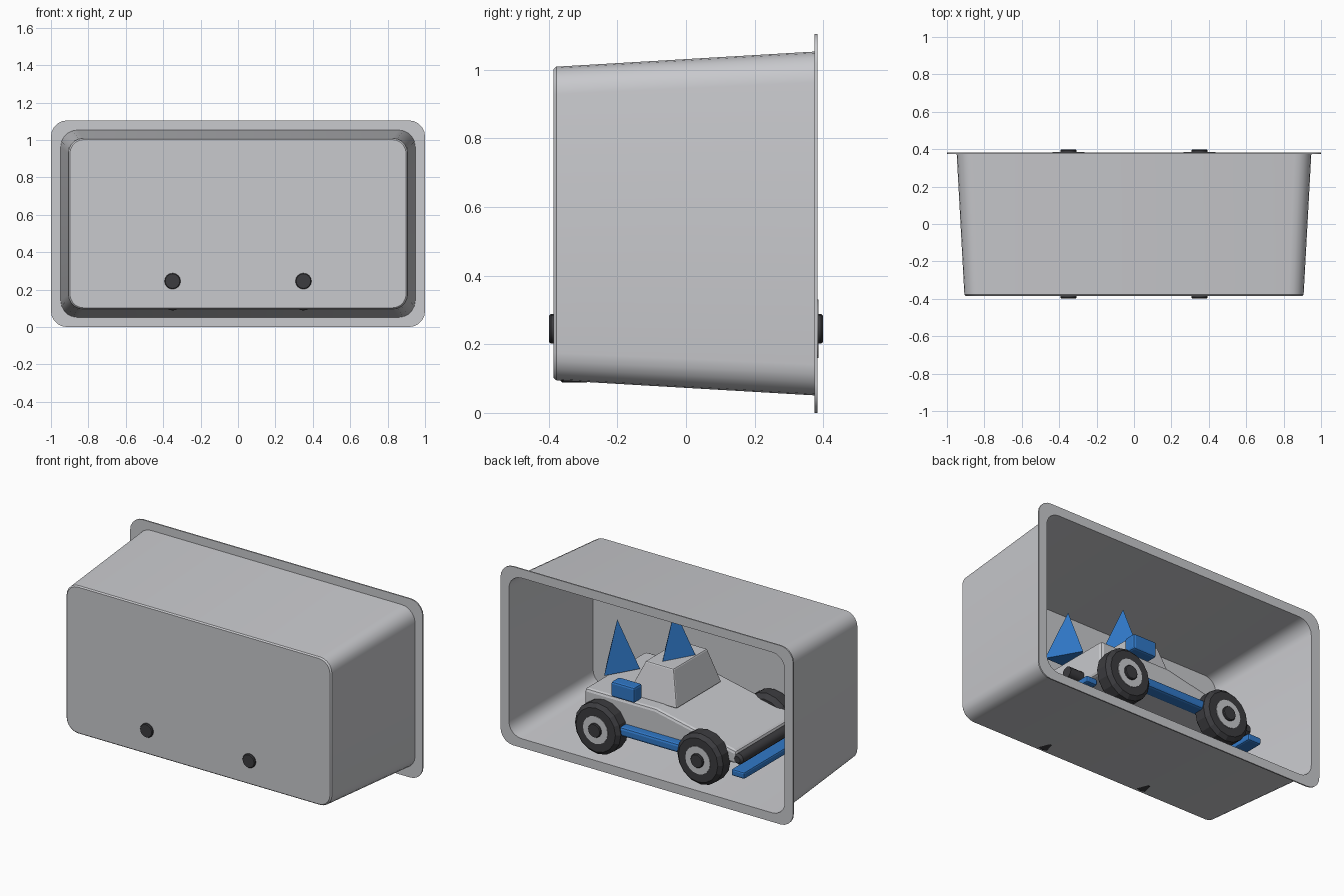
import bpy, bmesh, math
from mathutils import Matrix

if "Cube" in bpy.data.objects:
    bpy.data.objects.remove(bpy.data.objects["Cube"])


def material(name, rgb):
    m = bpy.data.materials.new(name)
    m.diffuse_color = (*rgb, 1)
    m.use_nodes = True
    m.node_tree.nodes["Principled BSDF"].inputs["Base Color"].default_value = m.diffuse_color
    return m


GREY = material("light_grey", (0.58, 0.585, 0.61))
BLUE = material("blue", (0.03, 0.19, 0.58))
DARK = material("dark_rubber", (0.045, 0.045, 0.05))


def finish(name, bm, mat, bevel=0, smooth=None):
    bmesh.ops.recalc_face_normals(bm, faces=bm.faces)
    me = bpy.data.meshes.new(name)
    bm.to_mesh(me)
    bm.free()
    me.materials.append(mat)
    ob = bpy.data.objects.new(name, me)
    bpy.context.collection.objects.link(ob)
    if bevel:
        b = ob.modifiers.new("bevel", 'BEVEL')
        b.width, b.segments, b.limit_method = bevel, 2, 'ANGLE'
        b.angle_limit = math.radians(35)
    if smooth:
        bpy.ops.object.select_all(action='DESELECT')
        ob.select_set(True)
        bpy.context.view_layer.objects.active = ob
        bpy.ops.object.shade_smooth_by_angle(angle=math.radians(smooth))
    return ob


def rounded_loop(bm, hx, hz, r, y, zc=0.552, n=5):
    """Rounded rectangle in the xz plane."""
    verts = []
    for q, (sx, sz) in enumerate(((1, 1), (-1, 1), (-1, -1), (1, -1))):
        for i in range(n + 1):
            a = math.pi / 2 * (q + i / n)
            verts.append(bm.verts.new((sx * (hx - r) + r * math.cos(a), y,
                                       zc + sz * (hz - r) + r * math.sin(a))))
    return verts


def loft(bm, loops):
    for a, b in zip(loops, loops[1:]):
        for i in range(len(a)):
            j = (i + 1) % len(a)
            bm.faces.new((a[i], a[j], b[j], b[i]))
    bm.faces.new(loops[0])
    bm.faces.new(loops[-1])


def box(name, lo, hi, mat, bevel=0.0):
    bm = bmesh.new()
    bmesh.ops.create_cube(bm, size=1)
    for v in bm.verts:
        v.co = [(l + h) / 2 + c * (h - l) for l, h, c in zip(lo, hi, v.co)]
    return finish(name, bm, mat, bevel)


def lathe(name, x, z, rings, sides, mat, smooth=None):
    """Closed solid of revolution around y; rings are (y, radius)."""
    bm = bmesh.new()
    loops = []
    for y, r in rings:
        loops.append([bm.verts.new((x + r * math.sin(2 * math.pi * i / sides), y,
                                    z + r * math.cos(2 * math.pi * i / sides)))
                      for i in range(sides)])
    loft(bm, loops)
    return finish(name, bm, mat, smooth=smooth)


# Thin tapered tray with a flange around its open rear
bm = bmesh.new()
loft(bm, [rounded_loop(bm, *p) for p in (
    (0.899, 0.45, 0.075, -0.386), (0.907, 0.457, 0.08, -0.378),
    (0.948, 0.501, 0.09, 0.375), (1.0, 0.552, 0.085, 0.375),
    (1.0, 0.552, 0.085, 0.383), (0.943, 0.496, 0.085, 0.383),
    (0.901, 0.451, 0.075, -0.38))])
finish("tray", bm, GREY, smooth=20)

# Car body: side profile with a sloping bonnet
bm = bmesh.new()
profile = [(0.485, 0.24), (0.485, 0.437), (0.0, 0.437), (-0.55, 0.32), (-0.55, 0.24)]
loft(bm, [[bm.verts.new((x, y, z)) for x, z in profile] for y in (-0.3, 0.3)])
finish("car_body", bm, GREY, 0.018)

# Cabin: tapered block
bm = bmesh.new()
loft(bm, [[bm.verts.new((x, y, z)) for x, y in ((a, -w), (b, -w), (b, w), (a, w))]
          for a, b, w, z in ((-0.09, 0.25, 0.22, 0.43), (-0.03, 0.16, 0.165, 0.64))])
finish("cabin", bm, GREY, 0.008)

# Wheels: chamfered tyre, hub and cap
for sx, end in ((-1, "front"), (1, "rear")):
    for s, side in ((-1, "right"), (1, "left")):
        x, z = sx * 0.35, 0.245
        lathe(end + "_tyre_" + side, x, z,
              [(s * y, r) for y, r in ((0.265, 0.13), (0.29, 0.157), (0.36, 0.157),
                                       (0.382, 0.135))], 16, DARK)
        lathe(end + "_hub_" + side, x, z, [(s * 0.34, 0.085), (s * 0.3855, 0.085)],
              16, GREY, 30)
        lathe(end + "_cap_" + side, x, z, [(s * 0.34, 0.043), (s * 0.394, 0.043),
                                          (s * 0.399, 0.039)], 16, DARK, 30)

# Roof and tail spikes: three-sided pyramids
for name, x, z in (("roof_spike", 0.078, 0.615), ("tail_spike", 0.47, 0.45)):
    bm = bmesh.new()
    bmesh.ops.create_cone(bm, cap_ends=True, segments=3, radius1=0.128, radius2=0,
                          depth=0.3, matrix=Matrix.Translation((x, 0, z + 0.15)))
    low = [v for v in bm.verts if v.co.z < z + 0.1]
    for i, v in enumerate(low):
        a = 2 * math.pi * i / 3
        v.co.x, v.co.y = x + 0.128 * math.sin(a), 0.128 * math.cos(a)
    finish(name, bm, BLUE)

# Side boxes, sills and exhausts, mirrored left and right
for s, side in ((-1, "right"), (1, "left")):
    def span(a, b):
        return sorted((s * a, s * b))
    y0, y1 = span(0.255, 0.335)
    box("side_box_" + side, (0.12, y0, 0.45), (0.28, y1, 0.545), BLUE, 0.012)
    y0, y1 = span(0.27, 0.355)
    box("sill_" + side, (-0.26, y0, 0.235), (0.26, y1, 0.29), BLUE, 0.014)
    bm = bmesh.new()
    bmesh.ops.create_cone(
        bm, cap_ends=True, segments=12, radius1=0.035, radius2=0.035, depth=0.14,
        matrix=Matrix.Translation((0.51, s * 0.12, 0.28)) @ Matrix.Rotation(math.pi / 2, 4, 'Y'))
    finish("exhaust_" + side, bm, DARK, smooth=35)

# Bumpers and front bar
box("front_bumper", (-0.63, -0.33, 0.18), (-0.54, 0.33, 0.222), BLUE, 0.01)
box("rear_bumper", (0.47, -0.25, 0.18), (0.545, 0.25, 0.22), BLUE, 0.01)
lathe("front_bar", -0.56, 0.272, [(-0.3, 0.02), (-0.285, 0.033), (0.285, 0.033),
                                  (0.3, 0.02)], 12, DARK, 35)
